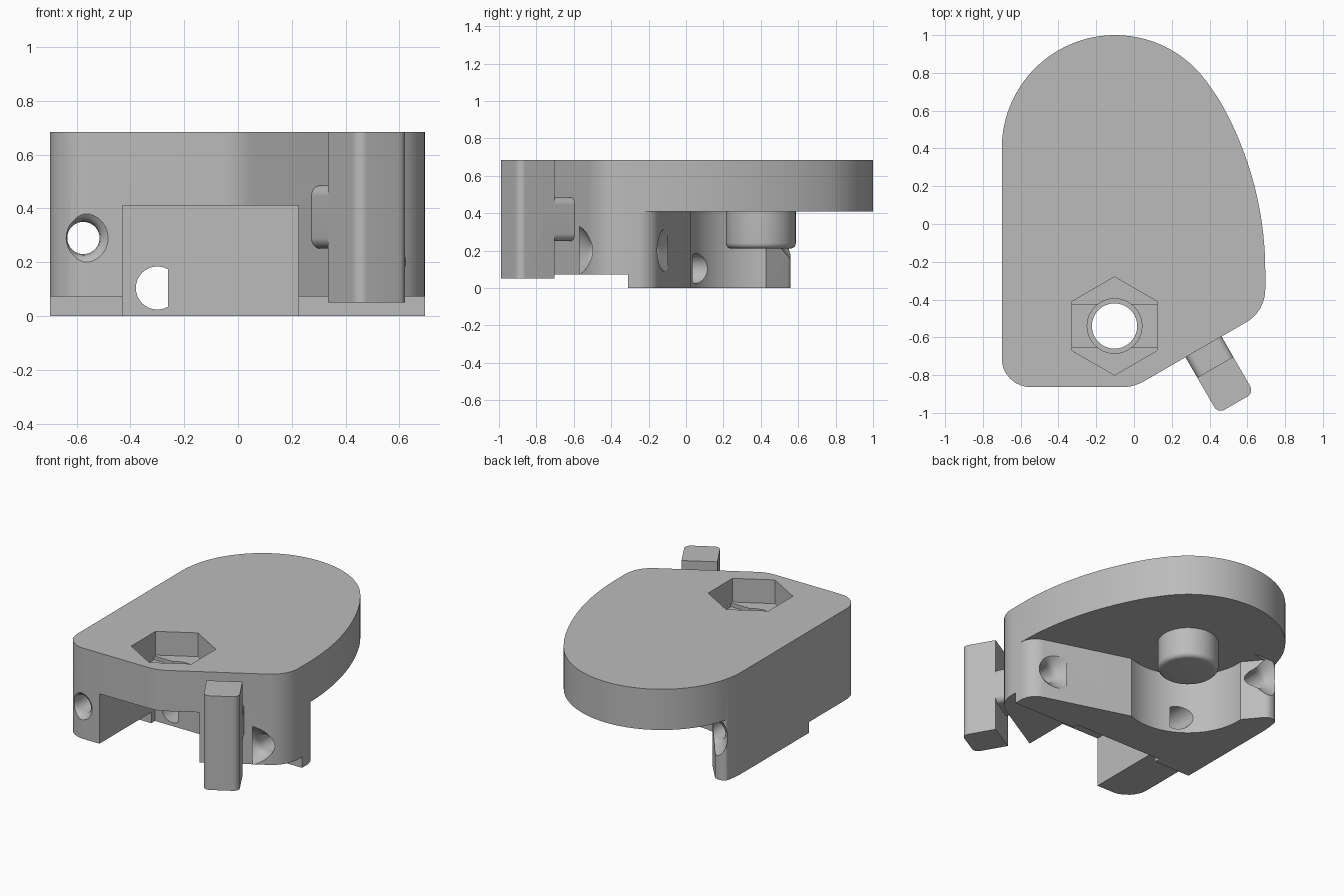
import bpy, bmesh
from math import sin, cos, radians, pi, tan, sqrt
from mathutils import Vector, Matrix

cube = bpy.data.objects.get("Cube")
if cube:
    bpy.data.objects.remove(cube, do_unlink=True)

grey = bpy.data.materials.new("mid_grey")
grey.use_nodes = True
grey.diffuse_color = (0.5, 0.5, 0.5, 1)
grey.node_tree.nodes["Principled BSDF"].inputs["Base Color"].default_value = (0.5, 0.5, 0.5, 1)


def finish(name, bm):
    bmesh.ops.recalc_face_normals(bm, faces=bm.faces[:])
    mesh = bpy.data.meshes.new(name)
    bm.to_mesh(mesh)
    bm.free()
    mesh.materials.append(grey)
    obj = bpy.data.objects.new(name, mesh)
    bpy.context.collection.objects.link(obj)
    return obj


def prism(name, outline, z0, z1):
    """Extrude a flat outline from z0 to z1."""
    bm = bmesh.new()
    face = bm.faces.new([bm.verts.new((p[0], p[1], z0)) for p in outline])
    new = bmesh.ops.extrude_face_region(bm, geom=[face])["geom"]
    bmesh.ops.translate(bm, vec=(0, 0, z1 - z0),
                        verts=[v for v in new if isinstance(v, bmesh.types.BMVert)])
    return finish(name, bm)


def box(name, x0, x1, y0, y1, z0, z1):
    return prism(name, [(x0, y0), (x1, y0), (x1, y1), (x0, y1)], z0, z1)


def lathe(name, profile, matrix, steps=40):
    """Turn a (radius, height) profile around z, then place it."""
    bm = bmesh.new()
    rings = [[bm.verts.new((r * cos(2 * pi * i / steps), r * sin(2 * pi * i / steps), h))
              for i in range(steps)] for r, h in profile]
    for a, b in zip(rings, rings[1:]):
        for i in range(steps):
            j = (i + 1) % steps
            bm.faces.new((a[i], a[j], b[j], b[i]))
    bm.faces.new(rings[0])
    bm.faces.new(rings[-1])
    bm.transform(matrix)
    return finish(name, bm)


def arc(cx, cy, r, a0, a1, n):
    return [(cx + r * cos(radians(a0 + (a1 - a0) * i / n)),
             cy + r * sin(radians(a0 + (a1 - a0) * i / n))) for i in range(n + 1)]


def fillet(before, corner, after, r, n=8):
    """Points of a round of radius r at a corner."""
    p = Vector(corner)
    u, v = (Vector(before) - p).normalized(), (Vector(after) - p).normalized()
    half = u.angle(v) / 2
    centre = p + (u + v).normalized() * r / sin(half)
    s, e = p + u * r / tan(half) - centre, p + v * r / tan(half) - centre
    return [tuple(centre + s.lerp(e, i / n).normalized() * r) for i in range(n + 1)]


def combine(target, tool, operation="DIFFERENCE"):
    mod = target.modifiers.new("combine", "BOOLEAN")
    mod.operation, mod.solver, mod.object = operation, "EXACT", tool
    bpy.context.view_layer.objects.active = target
    bpy.ops.object.modifier_apply(modifier=mod.name)
    bpy.data.objects.remove(tool, do_unlink=True)


# Rounded body block, full height
TOP, UNDER = 0.685, 0.41
front_left, bend, side = (-0.7, -0.863), (0, -0.863), (0.695, -0.462)
outline = arc(-0.1, 0.4, 0.6, 34, 180, 48)
outline += fillet((-0.7, 0), front_left, bend, 0.15)
outline += fillet(front_left, bend, side, 0.22)
outline += fillet(bend, side, (0.695, 0), 0.2)
for i in range(20):
    y = -0.25 + i * 0.048
    outline.append((0.695 - 1.81 + sqrt(1.81 ** 2 - (y + 0.25) ** 2), y))
body = prism("body", outline, 0, TOP)

# Rear undercut leaving the overhanging plate, with a round recess
rear = [(1, -0.3)] + fillet((0.695, -0.6), (0.695, -0.17), (0.04, 0.03), 0.12)
rear += arc(-0.1, 0.4, 0.4, -69, -184, 28)
rear += fillet((-0.5, 0.43), (-0.61, 0.56), (-0.7, 0.56), 0.05)
rear += fillet((-0.61, 0.56), (-0.7, 0.56), (-0.7, 0), 0.06)
rear += [(-0.705, 0.4), (-1, 0.4), (-1, 1.3), (1, 1.3)]
combine(body, prism("undercut", rear, -0.2, UNDER))

# Front channel and raised feet
combine(body, box("channel", -0.43, 0.225, -1.2, -0.27, -0.2, UNDER))
combine(body, box("foot_step", -1, 1, -1.2, -0.31, -0.2, 0.073))

# Flared holes through both legs
TURN = Matrix.Rotation(-pi / 2, 4, "X")
for x, z, y0, y1 in ((-0.575, 0.29, -0.863, 0.52), (0.56, 0.2, -0.53, -0.14)):
    half = [(0.14, -0.04), (0.092, 0), (0.075, 0.012), (0.064, 0.03), (0.06, 0.055)]
    profile = [(r, y0 + h) for r, h in half] + [(r, y1 - h) for r, h in reversed(half)]
    combine(body, lathe("leg_hole", profile, Matrix.Translation((x, 0, z)) @ TURN))

# Hole with one flat side, from channel to recess
flat_hole = lathe("flat_hole", [(0.08, -0.5), (0.08, 0.25)],
                  Matrix.Translation((-0.3, 0, 0.104)) @ TURN)
combine(flat_hole, box("flat_side", -0.26, 0, -1, 1, -0.5, 0.5))
combine(body, flat_hole)

# Hexagonal nut pocket, slot and bolt hole
PX, PY = -0.103, -0.54
combine(body, prism("pocket", arc(PX, PY, 0.26, 30, 330, 5), 0.525, 1))
combine(body, box("slot", PX - 0.225, PX + 0.225, PY - 0.115, PY + 0.115, 0.5, 0.6))
combine(body, lathe("bolt_step", [(0.145, 0.475), (0.145, 0.55)], Matrix.Translation((PX, PY, 0))))
combine(body, lathe("bolt_hole", [(0.12, 0.2), (0.12, 0.55)], Matrix.Translation((PX, PY, 0))))

# Pivot pin with a rounded lower edge
pin_profile = [(0.187 - 0.03 * (1 - sin(radians(a))), 0.24 - 0.03 * cos(radians(a)))
               for a in range(0, 91, 15)] + [(0.187, 0.5)]
combine(body, lathe("pin", pin_profile, Matrix.Translation((-0.1, 0.4, 0)), 48), "UNION")

# Angled grip block with a rounded neck
PLACE = Matrix.Translation((0.485, -0.853, 0)) @ Matrix.Rotation(radians(30), 4, "Z")
W = 0.11
grip_outline = [(W, W), (-W, W)] + fillet((-W, W), (-W, -W), (W, -W), 0.04)
grip_outline += fillet((-W, -W), (W, -W), (W, W), 0.04)
grip = prism("grip_block", grip_outline, 0.05, TOP)
grip.data.transform(PLACE)

neck_corners = [(-W, 0.25), (W, 0.25), (W, 0.485), (-W, 0.485)]
neck_outline = []
for i, c in enumerate(neck_corners):
    neck_outline += fillet(neck_corners[i - 1], c, neck_corners[(i + 1) % 4], 0.04)
neck = prism("grip_neck", neck_outline, -0.27, -0.05)
neck.data.transform(PLACE @ Matrix.Rotation(pi / 2, 4, "X"))
combine(grip, neck, "UNION")
combine(body, grip, "UNION")

bpy.ops.object.select_all(action="DESELECT")
body.select_set(True)
bpy.context.view_layer.objects.active = body
bpy.ops.object.shade_smooth_by_angle(angle=radians(30))
